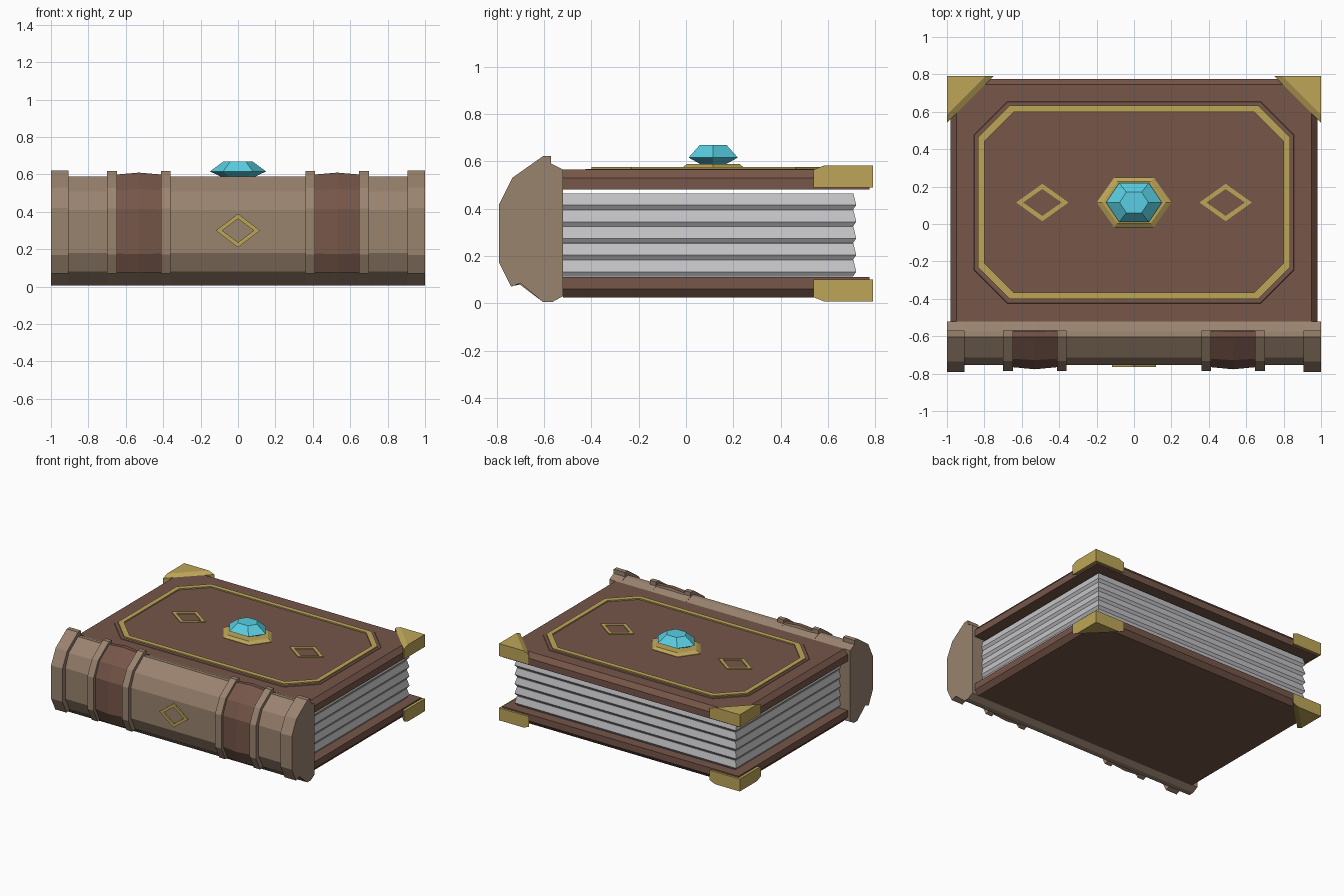
import bpy, bmesh, math

cube = bpy.data.objects.get("Cube")
if cube:
    bpy.data.objects.remove(cube, do_unlink=True)


def material(name, *rgb):
    linear = [((c / 255 + 0.055) / 1.055) ** 2.4 for c in rgb] + [1]
    m = bpy.data.materials.new(name)
    m.use_nodes = True
    m.diffuse_color = linear
    m.node_tree.nodes["Principled BSDF"].inputs["Base Color"].default_value = linear
    return m


COVER = material("brown leather", 118, 86, 73)
SPINE = material("tan leather", 154, 131, 111)
GOLD = material("old gold", 190, 166, 88)
PAPER = material("grey paper", 196, 196, 199)
GEM = material("turquoise gem", 88, 206, 226)


def loft(name, rings, *mats, loop=False, rule=None):
    """Skin a stack of equal rings; cap the ends, or join them when loop is set."""
    bm = bmesh.new()
    rows = [[bm.verts.new(p) for p in ring] for ring in rings]
    pairs = list(zip(rows, rows[1:])) + ([(rows[-1], rows[0])] if loop else [])
    n = len(rows[0])
    for a, b in pairs:
        for i in range(n):
            j = (i + 1) % n
            bm.faces.new((a[i], a[j], b[j], b[i]))
    if not loop:
        bm.faces.new(rows[0])
        bm.faces.new(rows[-1])
    bmesh.ops.recalc_face_normals(bm, faces=bm.faces)
    if rule:
        for f in bm.faces:
            f.material_index = rule(f.calc_center_median())
    mesh = bpy.data.meshes.new(name)
    bm.to_mesh(mesh)
    bm.free()
    for m in mats:
        mesh.materials.append(m)
    obj = bpy.data.objects.new(name, mesh)
    bpy.context.collection.objects.link(obj)
    return obj


def at(outline, z):
    return [(x, y, z) for x, y in outline]


def rect(x, y0, y1):
    return [(-x, y0), (x, y0), (x, y1), (-x, y1)]


def octagon(x, y0, y1, c):
    return [(-x, y0 + c), (-x + c, y0), (x - c, y0), (x, y0 + c),
            (x, y1 - c), (x - c, y1), (-x + c, y1), (-x, y1 - c)]


def diamond(cx, cy, rx, ry):
    return [(cx - rx, cy), (cx, cy - ry), (cx + rx, cy), (cx, cy + ry)]


def hexagon(cy, rx, ry):
    return [(-rx, cy), (-rx * 0.53, cy - ry), (rx * 0.53, cy - ry),
            (rx, cy), (rx * 0.53, cy + ry), (-rx * 0.53, cy + ry)]


def frame(name, outer, inner, z0, z1):
    return loft(name, [at(outer, z0), at(outer, z1), at(inner, z1), at(inner, z0)],
                GOLD, loop=True)


# Covers and back corner guards, mirrored between top and bottom
for label, level in (("top", lambda z: z), ("bottom", lambda z: 0.59 - z)):
    edge = rect(0.98, -0.52, 0.775)
    loft(label + "_cover", [at(edge, level(0.48)), at(edge, level(0.53)),
                            at(rect(0.95, -0.52, 0.745), level(0.565))], COVER)
    for side, s in (("left", 1), ("right", -1)):
        def triangle(size):
            return [(s, 0.79), (s * (1 - size), 0.79), (s, 0.79 - size)]
        loft(f"{label}_{side}_corner_guard",
             [at(triangle(0.25), level(0.49)), at(triangle(0.25), level(0.565)),
              at(triangle(0.205), level(0.583))], GOLD)

# Page block with an undercut below each of five bundles
rings = []
for i in range(5):
    top = 0.465 - i * 0.0705
    for z, inset in ((top, 0.012), (top - 0.05, 0), (top - 0.07, 0.014)):
        rings.append(at(rect(0.92 - inset, -0.52, 0.72 - inset), z))
loft("page_block", rings, PAPER)

# Spine sections: the raised outline is matched point for point with the plain one
PLAIN = [(-.52, .565), (-.57, .585), (-.575, .587), (-.605, .59), (-.715, .51), (-.755, .41),
         (-.755, .18), (-.705, .08), (-.70, .077), (-.605, .005), (-.565, .005), (-.52, .03)]
RAISED = [(-.52, .565), (-.57, .59), (-.57, .622), (-.605, .622), (-.735, .53), (-.79, .42),
          (-.79, .17), (-.74, .07), (-.70, .085), (-.605, .005), (-.565, .005), (-.52, .03)]


def spine_ring(x, t):
    return [(x, a + (c - a) * t, b + (d - b) * t) for (a, b), (c, d) in zip(PLAIN, RAISED)]


def panel_rule(c):
    return 0 if c.y < -0.575 and c.z > 0.08 else 1


loft("spine_middle", [spine_ring(-0.36, 0), spine_ring(0.36, 0)], SPINE)
for side, s in (("left", 1), ("right", -1)):
    for part, x0, x1, t in (("inner_band", 0.36, 0.412, 0.9), ("outer_band", 0.648, 0.70, 0.9),
                            ("spine_section", 0.70, 0.905, 0), ("end_band", 0.905, 1, 1)):
        loft(f"{side}_{part}", [spine_ring(s * x0, t), spine_ring(s * x1, t)], SPINE)
    loft(side + "_spine_panel",
         [spine_ring(s * x, t) for x, t in ((0.412, 0.3), (0.53, 0.62), (0.648, 0.3))],
         COVER, SPINE, rule=panel_rule)

# Gilded border on a thin leather panel
panel = octagon(0.86, -0.43, 0.66, 0.18)
loft("cover_panel", [at(panel, 0.56), at(octagon(0.853, -0.423, 0.653, 0.178), 0.568)], COVER)
frame("cover_border", octagon(0.835, -0.40, 0.633, 0.17),
      octagon(0.80, -0.365, 0.598, 0.155), 0.56, 0.577)

# Diamond ornaments on the cover and spine
for side, s in (("left", 1), ("right", -1)):
    frame(side + "_cover_diamond", diamond(s * 0.49, 0.115, 0.14, 0.10),
          diamond(s * 0.49, 0.115, 0.103, 0.072), 0.56, 0.575)
ornament = frame("spine_diamond", diamond(0, 0.3, 0.118, 0.09),
                 diamond(0, 0.3, 0.084, 0.063), 0.75, 0.765)
ornament.rotation_euler.x = math.radians(90)

# Gem and its mount
loft("gem_mount", [at(hexagon(0.115, 0.20, 0.133), 0.56), at(hexagon(0.115, 0.20, 0.133), 0.572),
                   at(hexagon(0.115, 0.168, 0.112), 0.588)], GOLD)
loft("gem", [at(hexagon(0.115, 0.08, 0.045), 0.583), at(hexagon(0.115, 0.15, 0.104), 0.616),
             at(hexagon(0.115, 0.077, 0.056), 0.67)], GEM)
